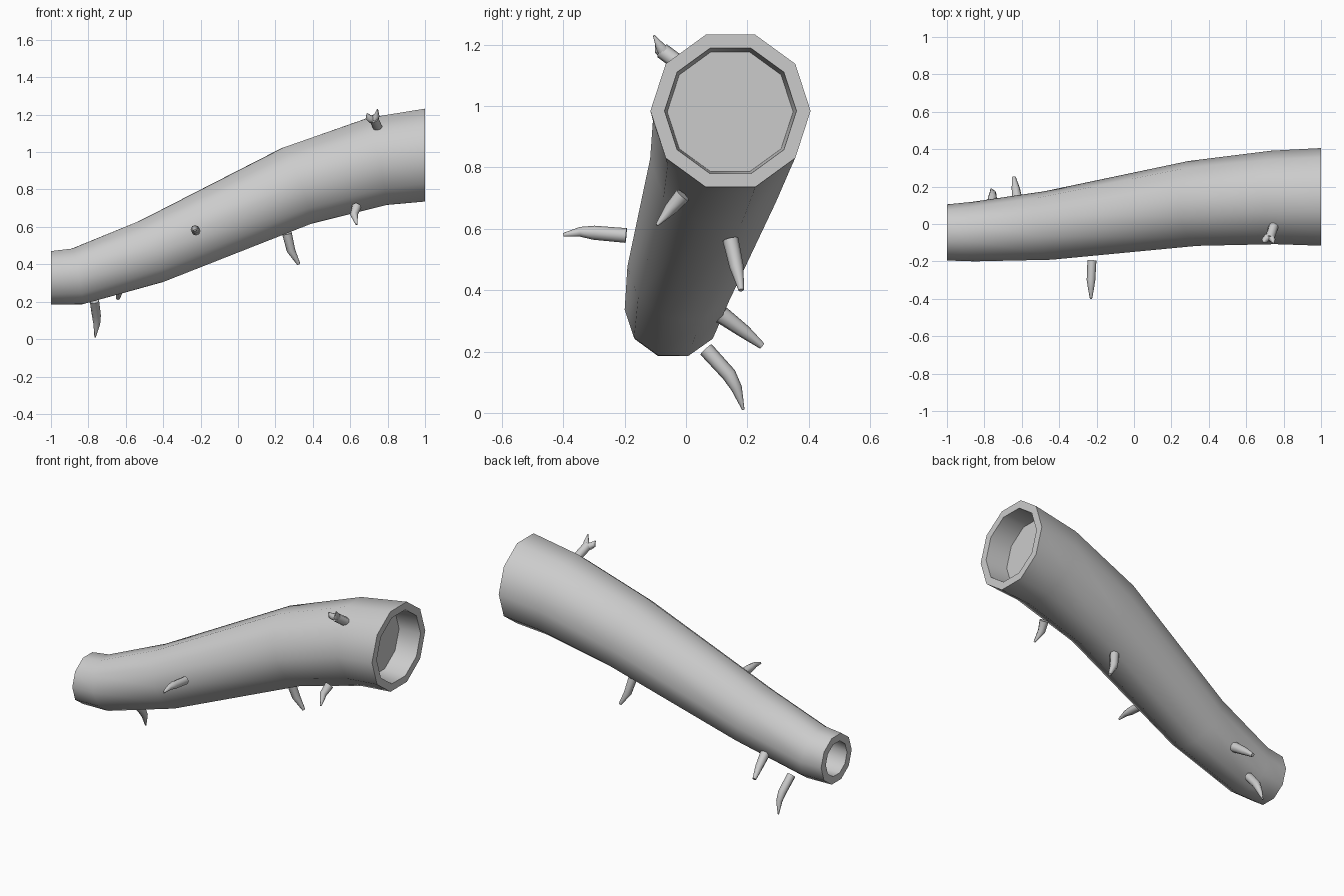
import bpy, bmesh, math
from mathutils import Vector

cube = bpy.data.objects.get("Cube")
if cube:
    bpy.data.objects.remove(cube, do_unlink=True)

GREY = (0.6, 0.6, 0.6, 1)
grey = bpy.data.materials.new("plain grey")
grey.use_nodes = True
grey.diffuse_color = GREY
grey.node_tree.nodes["Principled BSDF"].inputs["Base Color"].default_value = GREY


def ring(centre, radius, tangent, ref, sides):
    """Polygon of points around centre, square to tangent, first corner towards ref."""
    u = (ref - tangent * ref.dot(tangent)).normalized()
    v = tangent.cross(u)
    angles = [2 * math.pi * i / sides for i in range(sides)]
    return [centre + radius * (u * math.cos(a) + v * math.sin(a)) for a in angles]


def tangents(pts):
    """Bisecting direction at every point of a path."""
    segs = [(b - a).normalized() for a, b in zip(pts, pts[1:])]
    inner = [(a + b).normalized() for a, b in zip(segs, segs[1:])]
    return [segs[0]] + inner + [segs[-1]]


def skin(name, rings):
    """Bridge successive rings and cap both ends."""
    bm = bmesh.new()
    loops = [[bm.verts.new(p) for p in r] for r in rings]
    n = len(loops[0])
    for a, b in zip(loops, loops[1:]):
        for i in range(n):
            j = (i + 1) % n
            bm.faces.new((a[i], a[j], b[j], b[i]))
    bm.faces.new(loops[0])
    bm.faces.new(loops[-1])
    bmesh.ops.recalc_face_normals(bm, faces=bm.faces)
    me = bpy.data.meshes.new(name)
    bm.to_mesh(me)
    bm.free()
    me.materials.append(grey)
    ob = bpy.data.objects.new(name, me)
    bpy.context.collection.objects.link(ob)
    bpy.ops.object.select_all(action='DESELECT')
    ob.select_set(True)
    bpy.context.view_layer.objects.active = ob
    bpy.ops.object.shade_smooth_by_angle(angle=math.radians(50))
    return ob


X, Y = Vector((1, 0, 0)), Vector((0, 1, 0))

# Hollow log: deep bore on the thin end, outer bark, shallow pit on the thick end
path = [(-1, -.045, .328, .15), (-.86, -.041, .335, .159), (-.46, -.008, .47, .184),
        (.315, .11, .82, .228), (.745, .142, .95, .25), (1, .145, .984, .261)]
WALL = .046
centres = [Vector(p[:3]) for p in path]
dirs = tangents(centres)
dirs[0] = dirs[-1] = X
outer = [ring(c, p[3], d, Y, 10) for c, p, d in zip(centres, path, dirs)]
bore = [ring(c, p[3] - WALL, d, Y, 10) for c, p, d in zip(centres, path, dirs)]
pit = ring(Vector((.86, .144, .981)), .205, X, Y, 10)
skin("hollow_log", bore[-2::-1] + outer + [bore[-1], pit])

# Twig stubs: path points with radius
twigs = {
    "front_twig": [(-.225, -.195, .578, .024), (-.23, -.3, .587, .023),
                   (-.23, -.345, .59, .016), (-.23, -.4, .58, .006)],
    "low_end_twig": [(-.768, .065, .207, .025), (-.757, .14, .125, .024),
                     (-.755, .165, .08, .018), (-.764, .187, .01, .004)],
    "back_twig": [(-.622, .115, .32, .029), (-.632, .19, .265, .022),
                  (-.642, .248, .218, .011)],
    "under_twig": [(.262, .145, .565, .026), (.283, .165, .475, .023),
                   (.325, .18, .4, .009)],
    "under_front_twig": [(.635, -.01, .71, .026), (.62, -.05, .665, .021),
                         (.634, -.095, .612, .005)],
    "forked_twig": [(.747, -.01, 1.13, .026), (.725, -.078, 1.18, .026)],
    "fork_prong_a": [(.715, -.07, 1.175, .022), (.698, -.088, 1.185, .018),
                     (.69, -.098, 1.207, .003)],
    "fork_prong_b": [(.73, -.07, 1.175, .022), (.742, -.085, 1.195, .015),
                     (.746, -.105, 1.23, .003)],
}
for name, pts in twigs.items():
    cs = [Vector(p[:3]) for p in pts]
    skin(name, [ring(c, p[3], t, X, 8) for c, p, t in zip(cs, pts, tangents(cs))])
